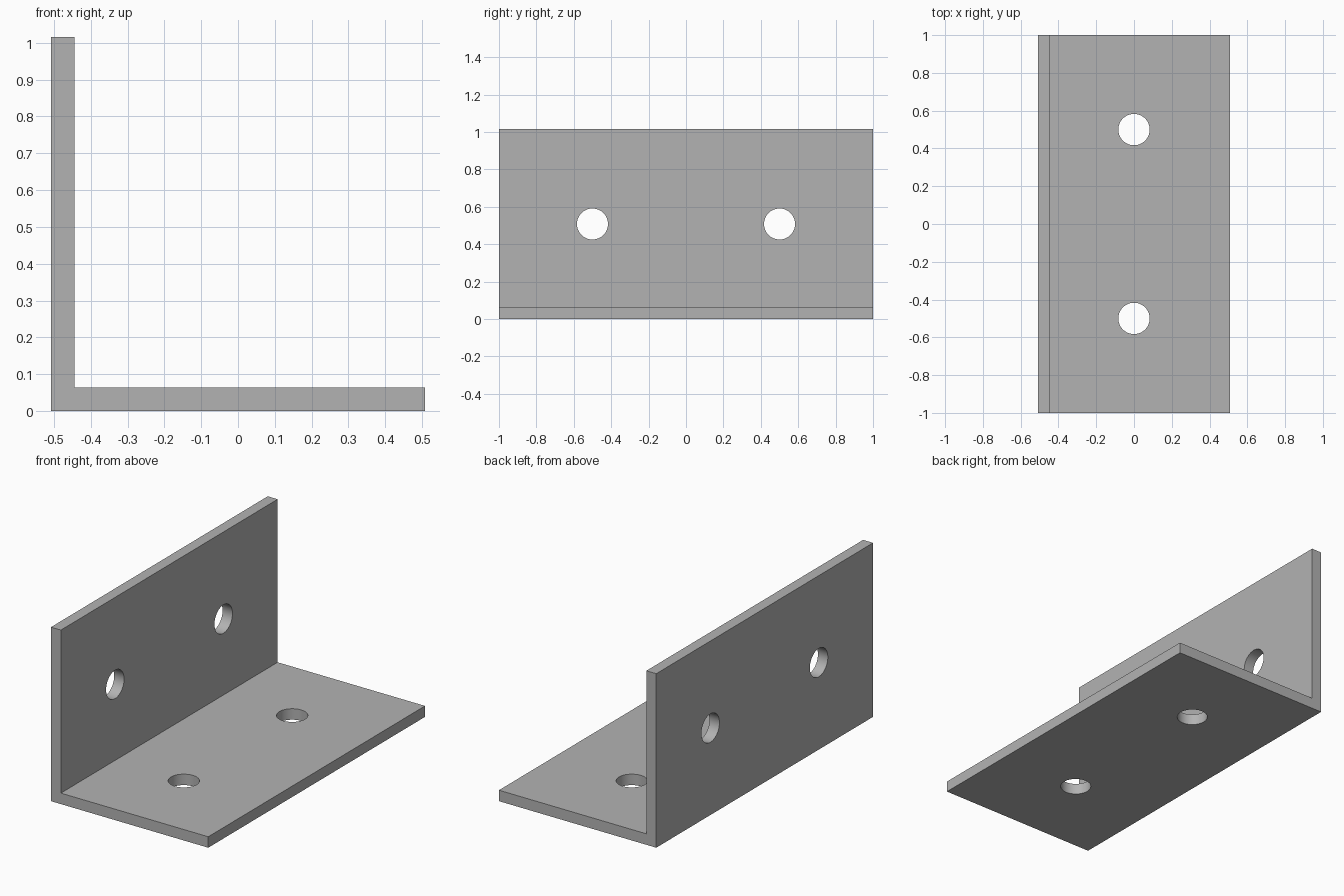
import bpy
import bmesh
import math

HALF_LENGTH = 1.0
LEG = 1.016
THICK = 0.064
HOLE_RADIUS = 0.083

cube = bpy.data.objects.get("Cube")
if cube:
    bpy.data.objects.remove(cube, do_unlink=True)

# Plain grey metal
grey = bpy.data.materials.new("grey_metal")
grey.use_nodes = True
colour = (0.45, 0.45, 0.45, 1.0)
grey.diffuse_color = colour
grey.node_tree.nodes["Principled BSDF"].inputs["Base Color"].default_value = colour


def extruded_profile(name, profile, start_y, length):
    """Extrude an x-z outline along y into a closed solid."""
    bm = bmesh.new()
    face = bm.faces.new([bm.verts.new((x, start_y, z)) for x, z in profile])
    moved = bmesh.ops.extrude_face_region(bm, geom=[face])["geom"]
    verts = [v for v in moved if isinstance(v, bmesh.types.BMVert)]
    bmesh.ops.translate(bm, verts=verts, vec=(0, length, 0))
    bmesh.ops.recalc_face_normals(bm, faces=bm.faces)
    mesh = bpy.data.meshes.new(name)
    bm.to_mesh(mesh)
    bm.free()
    obj = bpy.data.objects.new(name, mesh)
    bpy.context.collection.objects.link(obj)
    obj.data.materials.append(grey)
    return obj


def drill(target, location, rotation):
    """Cut a round hole through the target."""
    bpy.ops.mesh.primitive_cylinder_add(
        vertices=48, radius=HOLE_RADIUS, depth=THICK * 4,
        location=location, rotation=rotation)
    cutter = bpy.context.object
    cutter.name = "hole_cutter"
    cutter.hide_render = True
    cutter.data.materials.append(grey)
    mod = target.modifiers.new("hole", 'BOOLEAN')
    mod.operation = 'DIFFERENCE'
    mod.solver = 'EXACT'
    mod.object = cutter
    bpy.context.view_layer.objects.active = target
    bpy.ops.object.modifier_apply(modifier=mod.name)
    bpy.data.objects.remove(cutter, do_unlink=True)


# L-shaped bracket: upright leg on the right side, flat leg on the floor
h = LEG / 2
outline = [(-h, 0), (h, 0), (h, THICK), (-h + THICK, THICK), (-h + THICK, LEG), (-h, LEG)]
bracket = extruded_profile("angle_bracket", outline, -HALF_LENGTH, HALF_LENGTH * 2)

# Two screw holes in each leg
for y in (-HALF_LENGTH / 2, HALF_LENGTH / 2):
    drill(bracket, (0, y, THICK / 2), (0, 0, 0))
    drill(bracket, (-h + THICK / 2, y, h), (0, math.pi / 2, 0))

# Smooth hole walls, sharp plate edges
bpy.ops.object.select_all(action='DESELECT')
bracket.select_set(True)
bpy.context.view_layer.objects.active = bracket
bpy.ops.object.shade_smooth_by_angle(angle=math.radians(30))
